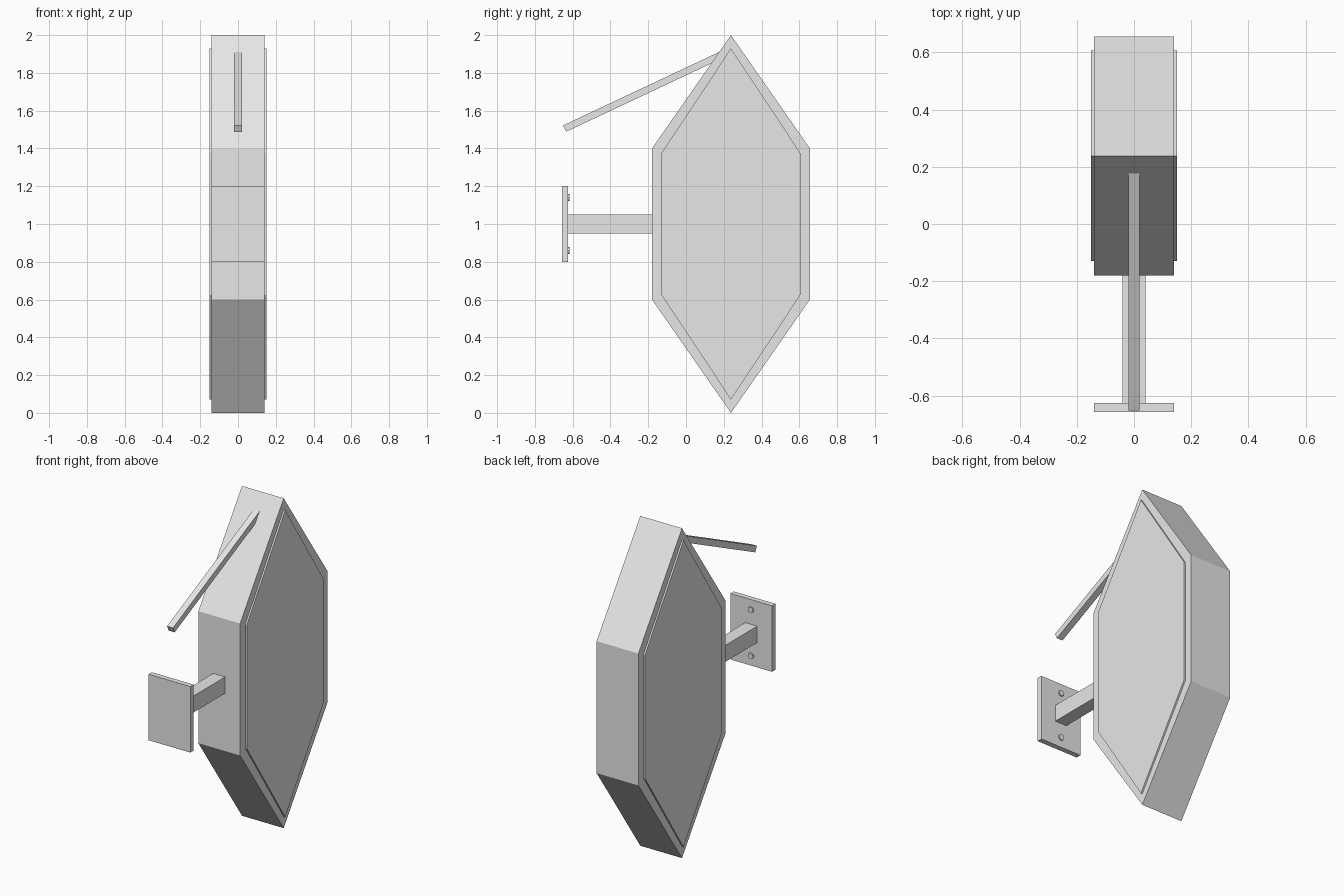
import bpy
import bmesh
from math import atan2, hypot, pi
from mathutils import Matrix, Vector

cube = bpy.data.objects.get("Cube")
if cube:
    bpy.data.objects.remove(cube, do_unlink=True)

# One plain grey for the whole sign
grey = bpy.data.materials.new("light_grey")
grey.use_nodes = True
colour = (0.8, 0.8, 0.8, 1)
grey.diffuse_color = colour
grey.node_tree.nodes["Principled BSDF"].inputs["Base Color"].default_value = colour


def finish(name, bm):
    bmesh.ops.recalc_face_normals(bm, faces=bm.faces)
    mesh = bpy.data.meshes.new(name)
    bm.to_mesh(mesh)
    bm.free()
    mesh.materials.append(grey)
    obj = bpy.data.objects.new(name, mesh)
    bpy.context.collection.objects.link(obj)
    return obj


def box(name, centre, size, tilt=0):
    bm = bmesh.new()
    place = Matrix.Translation(centre) @ Matrix.Rotation(tilt, 4, "X")
    bmesh.ops.create_cube(bm, size=1, matrix=place @ Matrix.Diagonal((*size, 1)))
    return finish(name, bm)


def hex_prism(name, half_width, tip, side, x_from, x_to):
    """Pointed hexagon in the side plane, extruded across x."""
    cy, cz = 0.238, 1.0
    outline = [(0, tip), (half_width, side), (half_width, -side),
               (0, -tip), (-half_width, -side), (-half_width, side)]
    bm = bmesh.new()
    face = bm.faces.new([bm.verts.new((x_from, cy + y, cz + z)) for y, z in outline])
    moved = bmesh.ops.extrude_face_region(bm, geom=[face])["geom"]
    bmesh.ops.translate(bm, vec=(x_to - x_from, 0, 0),
                        verts=[v for v in moved if isinstance(v, bmesh.types.BMVert)])
    # The extrusion keeps its starting face, closing the prism
    return finish(name, bm)


# Sign body with a raised panel on each side
hex_prism("sign_body", 0.418, 1.0, 0.4, -0.14, 0.14)
for label, s in (("left", 1), ("right", -1)):
    hex_prism(label + "_panel", 0.368, 0.93, 0.375, s * 0.139, s * 0.15)

# Wall bracket
box("mounting_plate", (0, -0.641, 1), (0.28, 0.032, 0.4))
box("bracket_arm", (0, -0.4, 1), (0.08, 0.46, 0.1))
for label, z in (("upper", 1.14), ("lower", 0.86)):
    bm = bmesh.new()
    bmesh.ops.create_cone(bm, cap_ends=True, segments=8, radius1=0.018,
                          radius2=0.018, depth=0.02,
                          matrix=Matrix.Translation((0, -0.627, z))
                          @ Matrix.Rotation(pi / 2, 4, "X"))
    finish(label + "_screw", bm)

# Sloping stay rod
start, end = Vector((0, -0.643, 1.505)), Vector((0, 0.19, 1.897))
run = end - start
box("stay_rod", (start + end) / 2, (0.04, hypot(run.y, run.z), 0.037),
    atan2(run.z, run.y))
